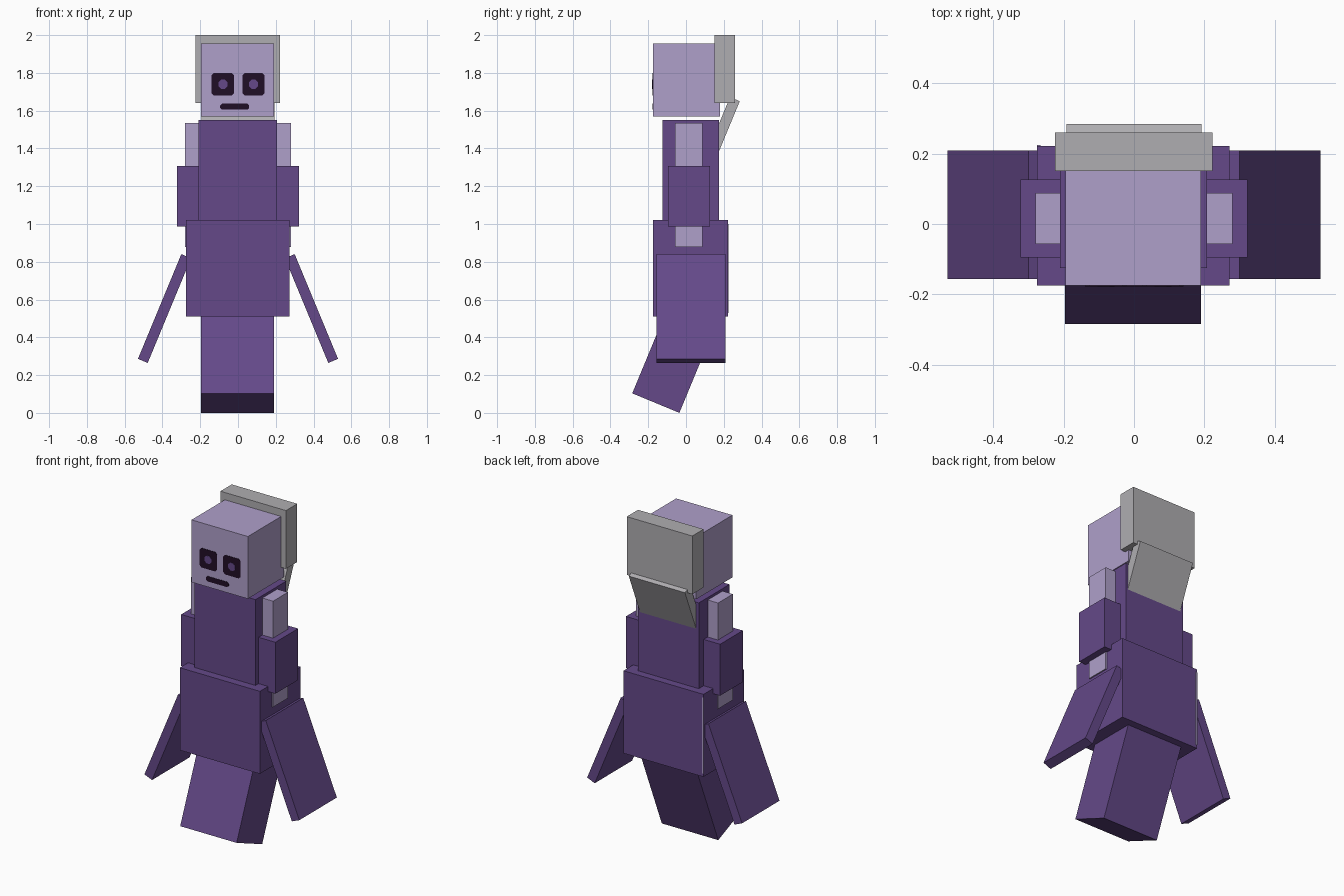
import bpy
import bmesh
from math import radians
from mathutils import Vector

cube = bpy.data.objects.get("Cube")
if cube:
    bpy.data.objects.remove(cube, do_unlink=True)


def material(name, rgb):
    mat = bpy.data.materials.new(name)
    mat.use_nodes = True
    color = (*rgb, 1.0)
    mat.diffuse_color = color
    mat.node_tree.nodes["Principled BSDF"].inputs["Base Color"].default_value = color
    return mat


PURPLE = material("robe purple", (0.128, 0.066, 0.25))
LILAC = material("pale lilac", (0.43, 0.35, 0.59))
GREY = material("hood grey", (0.43, 0.42, 0.44))
DARK = material("dark plum", (0.0144, 0.0044, 0.0194))


def finish(name, bm, mat, location):
    bmesh.ops.recalc_face_normals(bm, faces=bm.faces)
    mesh = bpy.data.meshes.new(name)
    bm.to_mesh(mesh)
    bm.free()
    mesh.materials.append(mat)
    obj = bpy.data.objects.new(name, mesh)
    obj.location = location
    bpy.context.collection.objects.link(obj)
    return obj


def block(name, mat, center, size, tilt=(0, 0, 0)):
    """Flat-sided block given by centre, size and tilt in degrees."""
    bm = bmesh.new()
    bmesh.ops.create_cube(bm, size=1)
    bmesh.ops.scale(bm, vec=size, verts=bm.verts)
    obj = finish(name, bm, mat, center)
    obj.rotation_euler = [radians(a) for a in tilt]
    return obj


def bounds(name, mat, low, high):
    """Upright block given by its two opposite corners."""
    low, high = Vector(low), Vector(high)
    return block(name, mat, (low + high) / 2, high - low)


def face_plate(name, mat, x, z, width, height, cut, front):
    """Thin plate with clipped corners on the front of the head."""
    w, h = width / 2, height / 2
    outline = [(w, h - cut), (w - cut, h), (cut - w, h), (-w, h - cut),
               (-w, cut - h), (cut - w, -h), (w - cut, -h), (w, cut - h)]
    bm = bmesh.new()
    face = bm.faces.new([bm.verts.new((px, 0, pz)) for px, pz in outline])
    side = bmesh.ops.extrude_face_region(bm, geom=[face])
    verts = [v for v in side["geom"] if isinstance(v, bmesh.types.BMVert)]
    bmesh.ops.translate(bm, verts=verts, vec=(0, 0.006, 0))
    return finish(name, bm, mat, (x, front, z))


# Head, hood and collar
bounds("head", LILAC, (-0.195, -0.175, 1.57), (0.19, 0.18, 1.955))
bounds("hood", GREY, (-0.225, 0.15, 1.64), (0.223, 0.26, 2.0))
block("collar", GREY, (0, 0.188, 1.49), (0.384, 0.056, 0.37), (-22.5, 0, 0))

# Face
for side, x in (("right", -0.08), ("left", 0.082)):
    face_plate(side + "_eye", DARK, x, 1.74, 0.118, 0.12, 0.012, -0.177)
    face_plate(side + "_pupil", PURPLE, x, 1.74, 0.048, 0.048, 0.014, -0.179)
face_plate("mouth", DARK, -0.018, 1.621, 0.155, 0.032, 0.01, -0.177)

# Body
bounds("torso", PURPLE, (-0.21, -0.125, 0.95), (0.207, 0.175, 1.55))
bounds("skirt", PURPLE, (-0.275, -0.175, 0.51), (0.272, 0.222, 1.02))
bounds("skirt_back_trim", LILAC, (-0.275, 0.218, 0.53), (-0.265, 0.224, 1.0))
block("legs", PURPLE, (-0.003, -0.045, 0.329), (0.386, 0.27, 0.6), (-22.5, 0, 0))

# Arms, sleeves and side flaps
for side, s in (("left", 1), ("right", -1)):
    block(side + "_arm", LILAC, (s * 0.21, 0.015, 1.207), (0.14, 0.145, 0.655))
    block(side + "_sleeve", PURPLE, (s * 0.245, 0.016, 1.147), (0.154, 0.222, 0.318))
    block(side + "_flap", PURPLE, (s * 0.389, 0.026, 0.5525),
          (0.056, 0.366, 0.6), (0, s * -22.5, 0))
